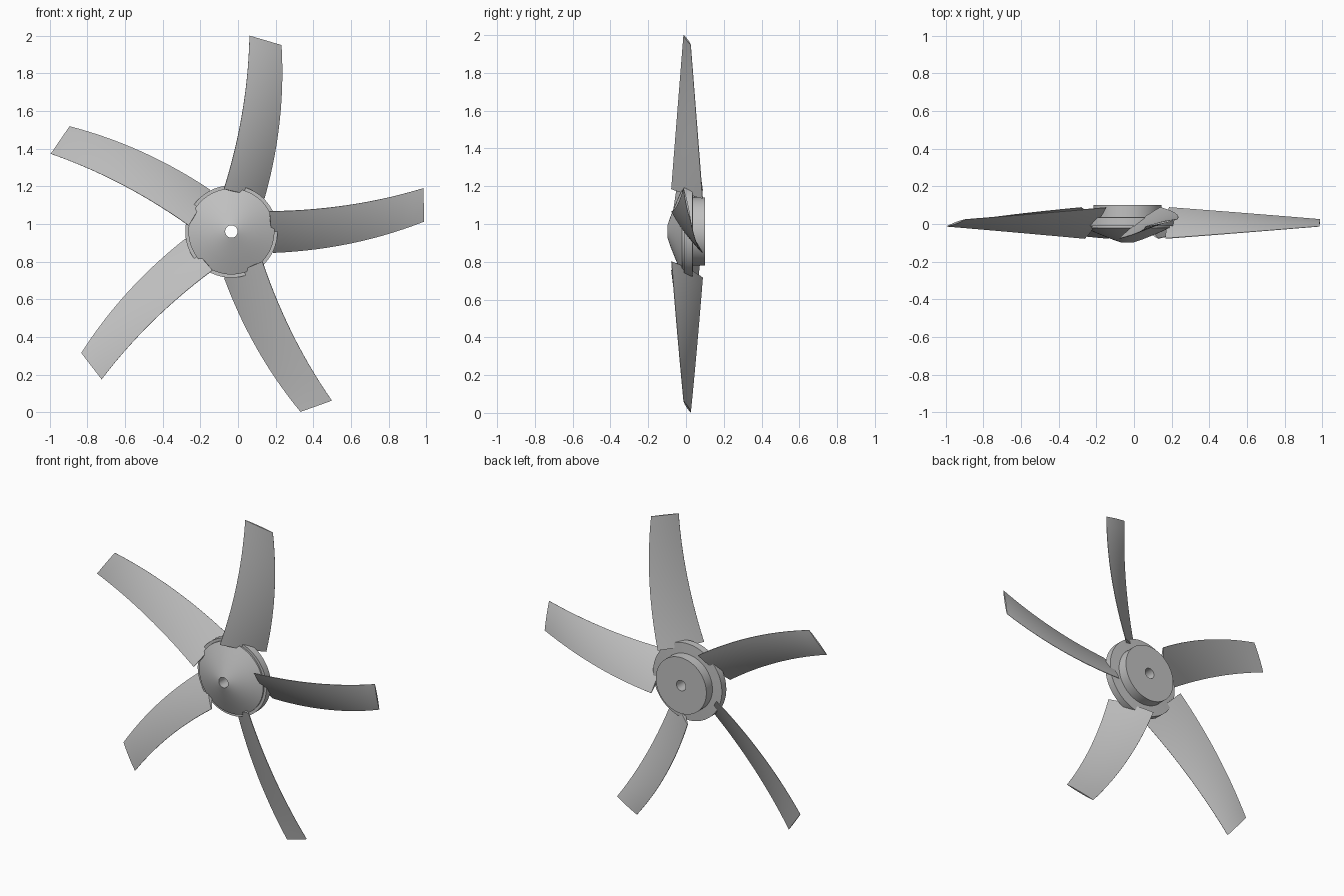
import bpy, bmesh, math
from mathutils import Vector, Matrix

if "Cube" in bpy.data.objects:
    bpy.data.objects.remove(bpy.data.objects["Cube"], do_unlink=True)

GREY = (0.53, 0.53, 0.53, 1)
mat = bpy.data.materials.new("plain grey")
mat.use_nodes = True
mat.diffuse_color = GREY
mat.node_tree.nodes["Principled BSDF"].inputs["Base Color"].default_value = GREY

CENTRE = Vector((-0.035, 0, 0.96))
BLADES = 5


def finish(bm, name, matrix, angle):
    bmesh.ops.recalc_face_normals(bm, faces=bm.faces)
    mesh = bpy.data.meshes.new(name)
    bm.to_mesh(mesh)
    bm.free()
    mesh.materials.append(mat)
    obj = bpy.data.objects.new(name, mesh)
    bpy.context.collection.objects.link(obj)
    obj.matrix_world = matrix
    bpy.ops.object.select_all(action="DESELECT")
    obj.select_set(True)
    bpy.context.view_layer.objects.active = obj
    bpy.ops.object.shade_smooth_by_angle(angle=math.radians(angle))
    return obj


def loft(bm, rings, closed):
    """Skin equal rings of points with quads; closed joins last to first."""
    loops = [[bm.verts.new(p) for p in ring] for ring in rings]
    n = len(loops[0])
    pairs = list(zip(loops, loops[1:]))
    if closed:
        pairs.append((loops[-1], loops[0]))
    for a, b in pairs:
        for i in range(n):
            j = (i + 1) % n
            bm.faces.new((a[i], a[j], b[j], b[i]))
    if not closed:
        bm.faces.new(loops[0])
        bm.faces.new(loops[-1])


# Hub: cone nose, stepped rim, back disc and bore, turned about y (radius, y)
profile = [(0.033, -0.098), (0.08, -0.082), (0.16, -0.05), (0.228, -0.02),
           (0.228, -0.01), (0.245, -0.01), (0.245, 0.035), (0.18, 0.038),
           (0.18, 0.1), (0.033, 0.1)]
SIDES = 96
bm = bmesh.new()
loft(bm, [[(r * math.cos(math.tau * k / SIDES), y, r * math.sin(math.tau * k / SIDES))
           for k in range(SIDES)] for r, y in profile], True)
finish(bm, "hub", Matrix.Translation(CENTRE), 30)

# Blade edges: root corner, tip corner, sideways bow
LEADING = (Vector((-0.04, -0.077, 0.225)), Vector((0.096, -0.013, 1.04)), 0.03)
TRAILING = (Vector((0.175, 0.088, 0.175)), Vector((0.266, 0.025, 0.99)), 0.035)


def edge_point(edge, t):
    root, tip, bow = edge
    return root.lerp(tip, t) + Vector((4 * bow * t * (1 - t), 0, 0))


def blade_section(t, steps=10):
    """Thin lens section at span fraction t."""
    a, b = edge_point(LEADING, t), edge_point(TRAILING, t)
    normal = (b - a).cross(Vector((0.12, 0, 1))).normalized()
    half = 0.012 * (1 - t) + 0.005 * t
    front, back = [], []
    for i in range(steps + 1):
        c = i / steps
        offset = normal * half * (0.15 + 3.4 * c * (1 - c))
        front.append(a.lerp(b, c) + offset)
        back.append(a.lerp(b, c) - offset)
    return front + back[::-1]


# Five twisted, swept blades around the hub
SPANS = 14
for k in range(BLADES):
    bm = bmesh.new()
    loft(bm, [blade_section(s / SPANS) for s in range(SPANS + 1)], False)
    turn = Matrix.Rotation(math.tau * k / BLADES, 4, "Y")
    finish(bm, f"blade_{k + 1}", Matrix.Translation(CENTRE) @ turn, 35)
